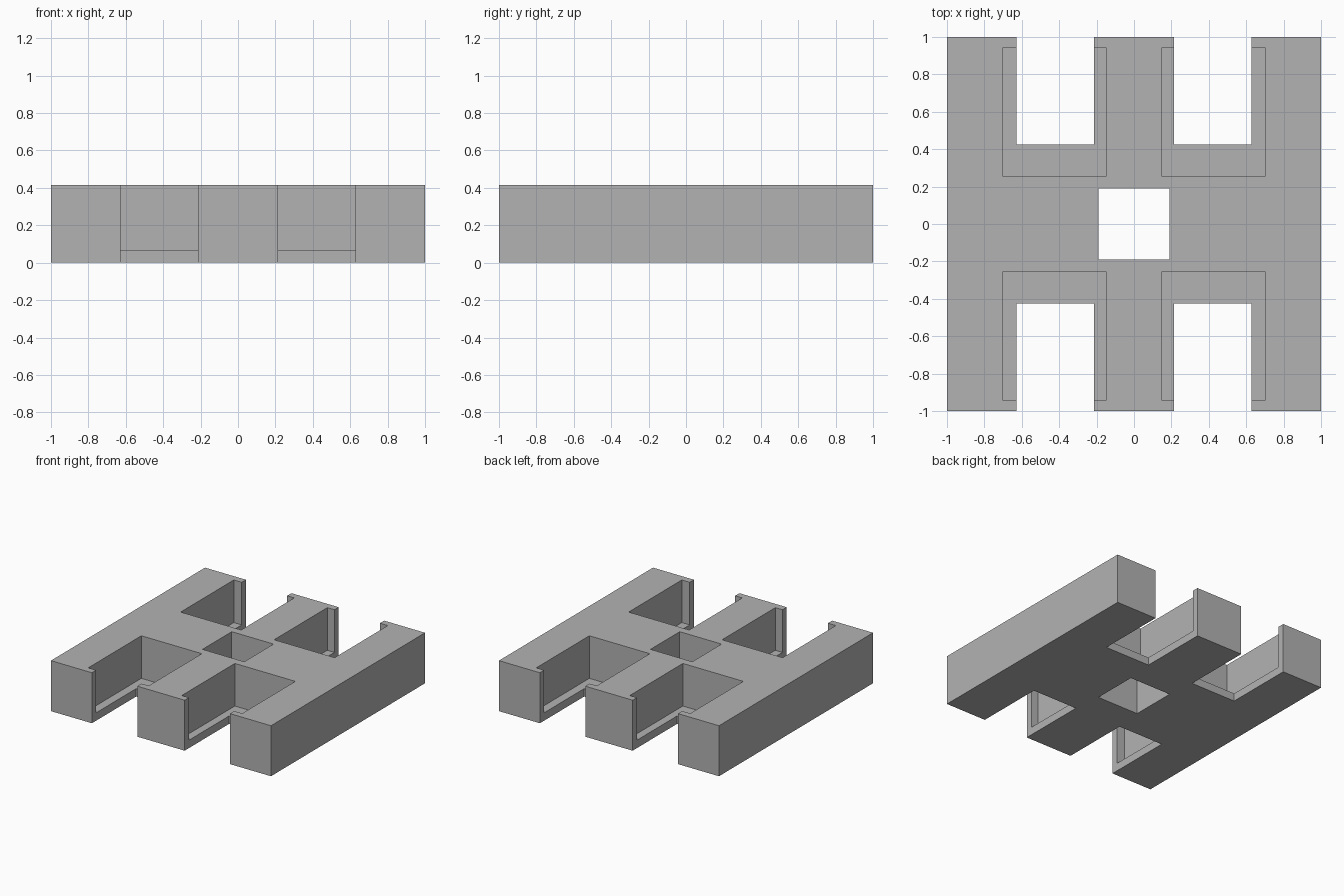
import bpy

old = bpy.data.objects.get("Cube")
if old:
    bpy.data.objects.remove(old, do_unlink=True)

HEIGHT = 0.415
FLOOR = 0.065

grey = bpy.data.materials.new("plain grey")
grey.use_nodes = True
COLOR = (0.45, 0.45, 0.45, 1)
grey.diffuse_color = COLOR
grey.node_tree.nodes["Principled BSDF"].inputs["Base Color"].default_value = COLOR


def box(name, x, y, z):
    """Axis-aligned box from three (low, high) ranges."""
    bpy.ops.mesh.primitive_cube_add(size=1)
    ob = bpy.context.object
    ob.name = name
    for v in ob.data.vertices:
        v.co = [(lo + hi) / 2 + c * (hi - lo) for c, (lo, hi) in zip(v.co, (x, y, z))]
    ob.data.materials.append(grey)
    return ob


def cut(target, cutter):
    """Subtract the cutter from the target and discard it."""
    mod = target.modifiers.new("cut", "BOOLEAN")
    mod.operation = "DIFFERENCE"
    mod.solver = "EXACT"
    mod.object = cutter
    bpy.ops.object.select_all(action="DESELECT")
    bpy.context.view_layer.objects.active = target
    target.select_set(True)
    bpy.ops.object.modifier_apply(modifier=mod.name)
    bpy.data.objects.remove(cutter, do_unlink=True)


def mirrored(lo, hi, side):
    return tuple(sorted((lo * side, hi * side)))


# Solid block
block = box("slotted_block", (-1, 1), (-1, 1), (0, HEIGHT))

# Square hole through the centre
cut(block, box("centre_hole", (-0.19, 0.19), (-0.19, 0.19), (-0.2, 0.6)))

# Four open slots, each with a wider pocket above a thin floor
for sx in (-1, 1):
    for sy in (-1, 1):
        cut(block, box("pocket", mirrored(0.15, 0.7, sx),
                       mirrored(0.255, 0.945, sy), (FLOOR, 0.6)))
        cut(block, box("slot", mirrored(0.215, 0.628, sx),
                       mirrored(0.425, 1.2, sy), (-0.2, 0.6)))
